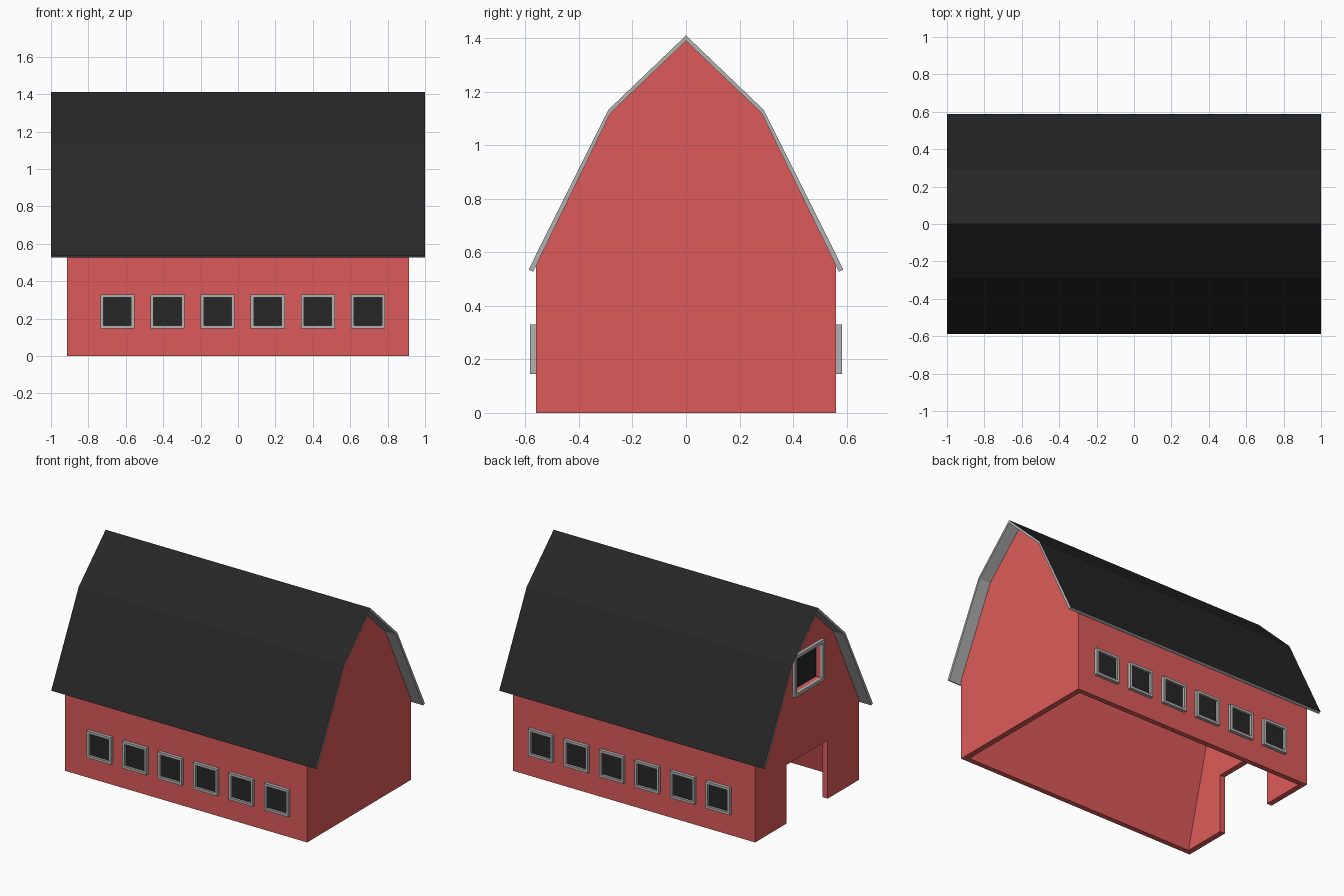
import bpy, bmesh

if "Cube" in bpy.data.objects:
    bpy.data.objects.remove(bpy.data.objects["Cube"])


def material(name, rgb):
    m = bpy.data.materials.new(name)
    m.diffuse_color = (*rgb, 1)
    m.use_nodes = True
    m.node_tree.nodes["Principled BSDF"].inputs["Base Color"].default_value = m.diffuse_color
    return m


RED = material("barn_red", (0.72, 0.105, 0.1))
DARK = material("dark", (0.02, 0.02, 0.02))
GREY = material("trim_grey", (0.45, 0.45, 0.45))


def finish(name, bm, *mats):
    bmesh.ops.recalc_face_normals(bm, faces=bm.faces)
    me = bpy.data.meshes.new(name)
    bm.to_mesh(me)
    bm.free()
    for m in mats:
        me.materials.append(m)
    ob = bpy.data.objects.new(name, me)
    bpy.context.collection.objects.link(ob)
    return ob


def extruded(bm, profile, x0, x1):
    """Extrude a (y, z) outline along x."""
    face = bm.faces.new([bm.verts.new((x0, y, z)) for y, z in profile])
    res = bmesh.ops.extrude_face_region(bm, geom=[face])
    verts = [v for v in res["geom"] if isinstance(v, bmesh.types.BMVert)]
    bmesh.ops.translate(bm, verts=verts, vec=(x1 - x0, 0, 0))
    bm.normal_update()


def prism(name, profile, x0, x1, *mats):
    bm = bmesh.new()
    extruded(bm, profile, x0, x1)
    return finish(name, bm, *mats)


def both_sides(half):
    """Complete a right-hand half outline that ends on the centre line."""
    return half + [(-y, z) for y, z in reversed(half) if y > 0]


def box(name, lo, hi, mat):
    (x0, y0, z0), (x1, y1, z1) = lo, hi
    return prism(name, [(y0, z0), (y1, z0), (y1, z1), (y0, z1)], x0, x1, mat)


def frame(name, w, h, t, depth):
    """Square-edged frame facing -y, centred in x and z, back at y = 0."""
    bm = bmesh.new()
    corners = [(-1, -1), (1, -1), (1, 1), (-1, 1)]
    rings = [[bm.verts.new((sx * (w / 2 - i), y, sz * (h / 2 - i))) for sx, sz in corners]
             for i, y in ((0, 0), (0, -depth), (t, -depth), (t, 0))]
    for a, b in zip(rings, rings[1:] + rings[:1]):
        for i in range(4):
            j = (i + 1) % 4
            bm.faces.new((a[i], a[j], b[j], b[i]))
    return finish(name, bm, GREY)


# Hollow barn body with open floor
WX, WY = 0.915, 0.56
walls = prism("barn_walls", both_sides([(WY, 0), (WY, 0.552), (0.282, 1.12), (0, 1.389)]),
              -WX, WX, RED)
cutters = [
    prism("cavity_cutter", both_sides([(0.5505, -0.1), (0.25, 1.08), (0, 1.34)]),
          -0.877, 0.877, RED),
    box("door_cutter", (-1, -0.223, -0.2), (-0.8, 0.223, 0.40), RED),
    box("loft_cutter", (-1, -0.14, 0.86), (-0.8, 0.14, 1.10), RED),
]
for c in cutters:
    c.hide_render = True
    c.hide_set(True)
    mod = walls.modifiers.new(c.name, 'BOOLEAN')
    mod.operation = 'DIFFERENCE'
    mod.solver = 'EXACT'
    mod.object = c

# Gambrel roof: dark on the weather side, grey below and on the edges
outer = both_sides([(0.588, 0.535), (0.291, 1.131), (0, 1.41)])
inner = both_sides([(0.571, 0.527), (0.282, 1.12), (0, 1.389)])
roof = prism("roof", outer + inner[::-1], -1, 1, GREY, DARK)
for p in roof.data.polygons:
    y, z = p.center.y, p.center.z
    on_outer = all(any(abs(roof.data.vertices[i].co.y - oy) + abs(roof.data.vertices[i].co.z - oz) < 1e-4
                       for oy, oz in outer) for i in p.vertices)
    p.material_index = int(on_outer)

# Rows of six windows on both long sides
for side, label in ((-1, "front"), (1, "back")):
    for i in range(6):
        x, z = -0.645 + i * 0.268, 0.2375
        f = frame(f"{label}_window_frame_{i + 1}", 0.182, 0.184, 0.017, 0.022)
        f.location = (x, side * WY, z)
        f.rotation_euler.z = 0 if side < 0 else 3.14159265
        ys = sorted((side * (WY - 0.005), side * (WY + 0.006)))
        box(f"{label}_window_glass_{i + 1}", (x - 0.076, ys[0], z - 0.077),
            (x + 0.076, ys[1], z + 0.077), DARK)

# Loft window above the door on the left end
loft = frame("loft_window_frame", 0.32, 0.28, 0.022, 0.022)
loft.location = (-WX, 0, 0.98)
loft.rotation_euler.z = -1.57079633
box("loft_window_glass", (-0.884, -0.14, 0.86), (-0.878, 0.14, 1.10), DARK)
